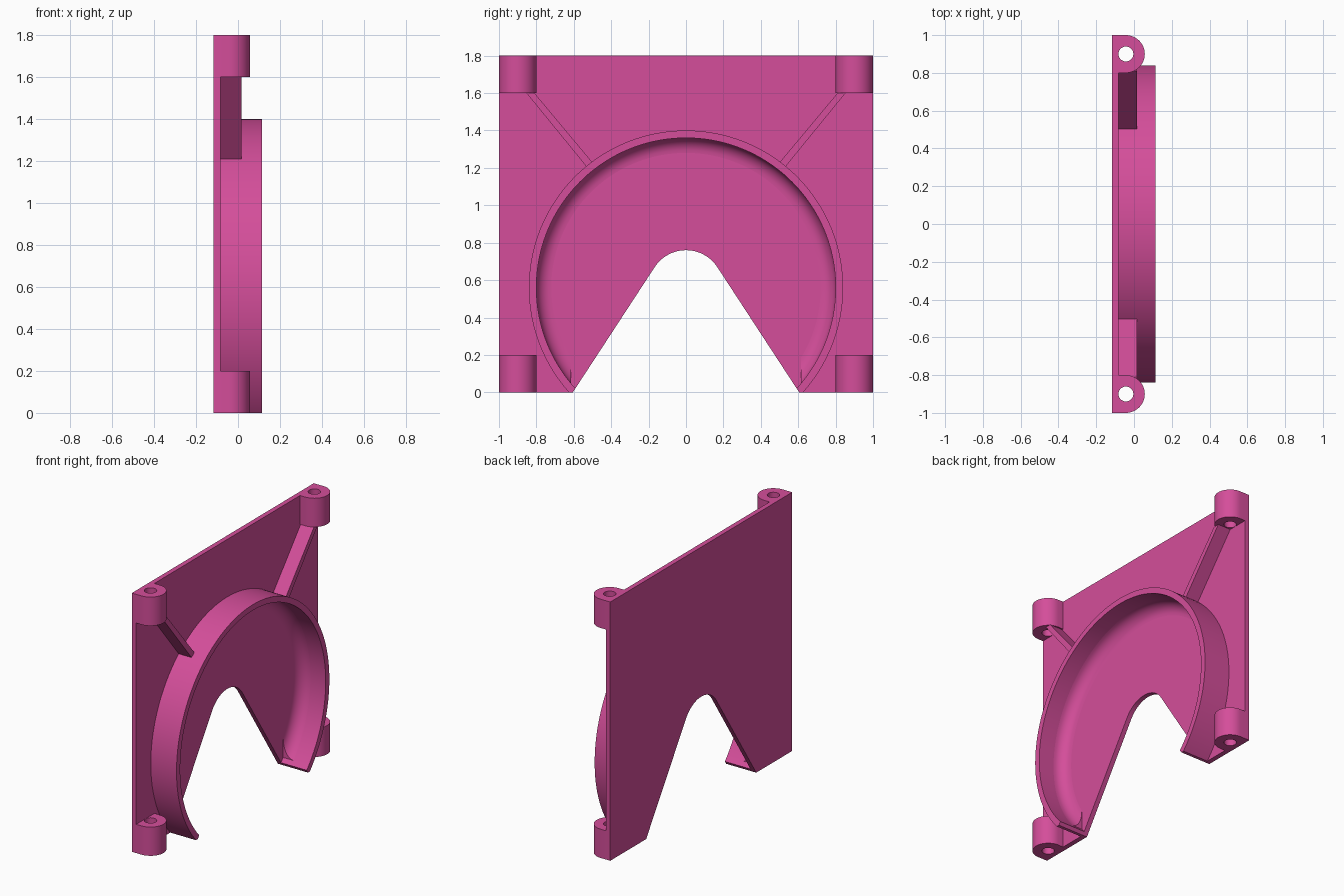
import bpy, bmesh, math
from mathutils import Vector

if "Cube" in bpy.data.objects:
    bpy.data.objects.remove(bpy.data.objects["Cube"])

BACK, FACE = -0.117, -0.083      # plate back and front (x)
CZ = 0.56                        # height of the ring centre
R_OUT, R_IN, FILLET = 0.84, 0.80, 0.08
FOOT_Y = 0.605                   # half width of the notch at the bottom
NOTCH_R = 0.2

pink = bpy.data.materials.new("pink plastic")
pink.diffuse_color = (0.66, 0.076, 0.325, 1)
pink.use_nodes = True
pink.node_tree.nodes["Principled BSDF"].inputs["Base Color"].default_value = pink.diffuse_color


def finish(name, bm, mirror=False):
    bmesh.ops.recalc_face_normals(bm, faces=bm.faces)
    me = bpy.data.meshes.new(name)
    bm.to_mesh(me)
    bm.free()
    me.materials.append(pink)
    ob = bpy.data.objects.new(name, me)
    bpy.context.collection.objects.link(ob)
    bpy.ops.object.select_all(action='DESELECT')
    ob.select_set(True)
    bpy.context.view_layer.objects.active = ob
    bpy.ops.object.shade_smooth_by_angle(angle=math.radians(30))
    if mirror:
        mod = ob.modifiers.new("mirror", 'MIRROR')
        mod.use_axis = (False, True, False)
    return ob


def extrude_loops(loops, depth):
    """Fill an outline (with optional holes) and extrude it by a vector."""
    bm = bmesh.new()
    for pts in loops:
        vs = [bm.verts.new(p) for p in pts]
        for a, b in zip(vs, vs[1:] + vs[:1]):
            bm.edges.new((a, b))
    bmesh.ops.triangle_fill(bm, edges=bm.edges[:], use_beauty=True)
    ext = bmesh.ops.extrude_face_region(bm, geom=bm.faces[:], use_keep_orig=True)
    bmesh.ops.translate(bm, vec=depth,
                        verts=[g for g in ext["geom"] if isinstance(g, bmesh.types.BMVert)])
    return bm


def sweep(profile, a0, a1, steps):
    """Turn a closed (radius, x) profile about the ring axis; open at the start."""
    bm = bmesh.new()
    rows = []
    for i in range(steps + 1):
        a = math.radians(a0 + (a1 - a0) * i / steps)
        rows.append([bm.verts.new((x, r * math.cos(a), CZ + r * math.sin(a)))
                     for r, x in profile])
    n = len(profile)
    for p, q in zip(rows, rows[1:]):
        for k in range(n):
            bm.faces.new((p[k], p[(k + 1) % n], q[(k + 1) % n], q[k]))
    bm.faces.new(rows[-1])
    for v in rows[0]:
        v.co.y = 0
    return bm


def trim(bm, co, no, below=None):
    """Cut away the side the normal points to and cap the cut."""
    faces = [f for f in bm.faces if below is None or f.calc_center_median().z < below]
    geom = set(faces)
    for f in faces:
        geom.update(f.edges)
        geom.update(f.verts)
    res = bmesh.ops.bisect_plane(bm, geom=list(geom), dist=1e-6, plane_co=co,
                                 plane_no=no, clear_outer=True)
    edges = [e for e in res["geom_cut"]
             if isinstance(e, bmesh.types.BMEdge) and e.is_valid and e.is_boundary]
    bmesh.ops.holes_fill(bm, edges=edges, sides=0)


# tangent point of the notch side on its rounded top
reach = math.hypot(FOOT_Y, CZ)
tan_a = math.atan2(-CZ, FOOT_Y) + math.acos(NOTCH_R / reach)

# back plate with the rounded notch
outline = [(-FOOT_Y, 0), (-1, 0), (-1, 1.8), (1, 1.8), (1, 0), (FOOT_Y, 0)]
N = 24
for i in range(N + 1):
    a = tan_a + (math.pi - 2 * tan_a) * i / N
    outline.append((NOTCH_R * math.cos(a), CZ + NOTCH_R * math.sin(a)))
finish("back_plate", extrude_loops([[(BACK, y, z) for y, z in outline]],
                                   Vector((FACE - BACK, 0, 0))))

# ring wall, trimmed by the floor and the notch sides
bm = sweep([(R_IN, FACE), (R_OUT, FACE), (R_OUT, 0.115), (R_IN, 0.115)], 90, -60, 80)
trim(bm, (0, 0, 0), (0, 0, -1))
trim(bm, (0, FOOT_Y, 0), (0, -math.cos(tan_a), -math.sin(tan_a)))
finish("ring_wall", bm, mirror=True)

# rounded fillet between the ring and the plate
arc = [(R_IN, FACE)]
for i in range(9):
    a = math.pi / 2 * i / 8
    arc.append((R_IN - FILLET + FILLET * math.sin(a),
                FACE + FILLET - FILLET * math.cos(a)))
bm = sweep(arc, 90, -60, 80)
trim(bm, (0, 0.615, 0), (0, -1, 0), below=CZ)
finish("ring_fillet", bm, mirror=True)

# corner screw bosses with through holes
BX, BR, HOLE = -0.043, 0.1, 0.0395
for side, s in (("left", -1), ("right", 1)):
    for level, z in (("lower", 0), ("upper", 1.6)):
        rim = [(FACE, 0.9 * s - BR, z)]
        for i in range(25):
            a = -math.pi / 2 + math.pi * i / 24
            rim.append((BX + BR * math.cos(a), 0.9 * s + BR * math.sin(a), z))
        rim.append((FACE, 0.9 * s + BR, z))
        hole = [(BX + HOLE * math.cos(math.tau * i / 32),
                 0.9 * s + HOLE * math.sin(math.tau * i / 32), z) for i in range(32)]
        finish(f"{level}_{side}_boss", extrude_loops([rim, hole], Vector((0, 0, 0.2))))

# diagonal ribs from the upper bosses to the ring
rib = [(0.853, 1.6), (0.81, 1.6), (0.49, 1.217), (0.521, 1.193)]
for side, s in (("left", -1), ("right", 1)):
    finish(f"{side}_rib", extrude_loops([[(FACE, s * y, z) for y, z in rib]],
                                        Vector((0.016 - FACE, 0, 0))))
